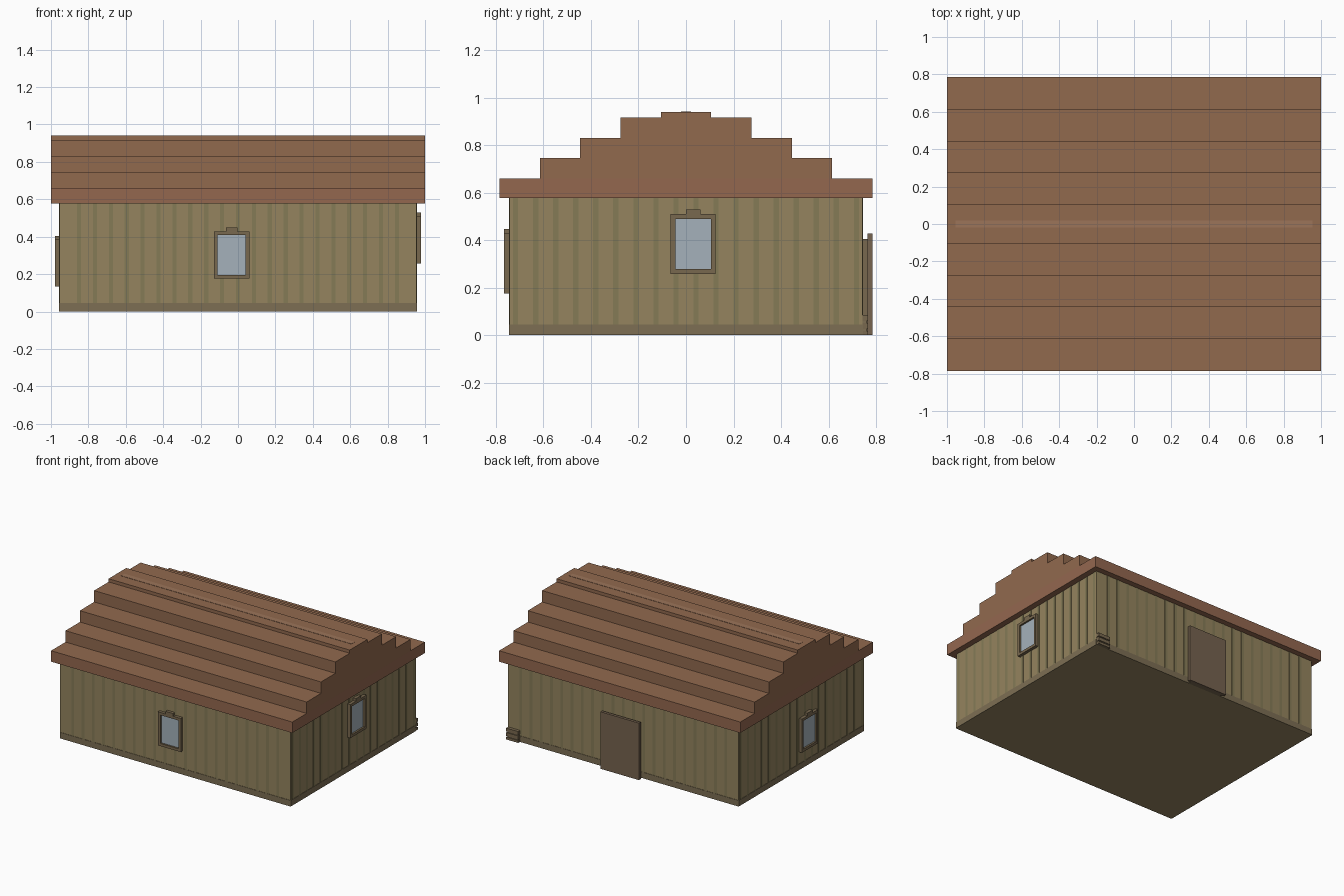
import bpy
import math
from mathutils import Matrix, Vector

if "Cube" in bpy.data.objects:
    bpy.data.objects.remove(bpy.data.objects["Cube"])


def material(name, hexcode):
    m = bpy.data.materials.new(name)
    rgb = [(int(hexcode[i:i + 2], 16) / 255) ** 2.2 for i in (0, 2, 4)]
    m.diffuse_color = (*rgb, 1)
    m.use_nodes = True
    m.node_tree.nodes["Principled BSDF"].inputs["Base Color"].default_value = m.diffuse_color
    return m


WALL = material("wall_wood", "93835F")
BATTEN = material("batten_wood", "847A57")
BASE = material("base_wood", "7C6E54")
ROOF = material("roof_wood", "90694F")
EAVE = material("eave_wood", "926750")
RIDGE = material("ridge_wood", "9B745A")
FRAME = material("frame_wood", "786850")
DOOR = material("door_wood", "756350")
GLASS = material("window_glass", "A3B0BA")


def mesh(name, verts, faces, mat):
    me = bpy.data.meshes.new(name)
    me.from_pydata(verts, [], faces)
    me.materials.append(mat)
    ob = bpy.data.objects.new(name, me)
    bpy.context.collection.objects.link(ob)
    return ob


def box(name, x, y, z, mat, frame=Matrix()):
    """Box from (min, max) ranges, placed by a frame matrix."""
    v = [frame @ Vector((a, b, c)) for c in z for b in y for a in x]
    f = [(0, 2, 3, 1), (4, 5, 7, 6), (0, 1, 5, 4),
         (2, 6, 7, 3), (0, 4, 6, 2), (1, 3, 7, 5)]
    return mesh(name, v, f, mat)


def wall_frame(angle, dist):
    """Local x runs along the wall, -y points outward from its surface."""
    return Matrix.Rotation(angle, 4, 'Z') @ Matrix.Translation((0, -dist, 0))


FX, FY, TOP = 0.955, 0.742, 0.58
sides = {"front": (0, FY, FX), "right": (math.pi / 2, FX, FY),
         "back": (math.pi, FY, FX), "left": (-math.pi / 2, FX, FY)}

# Cabin body
box("walls", (-FX, FX), (-FY, FY), (0, TOP), WALL)

# Vertical battens and base board on every wall
for side, (ang, dist, half) in sides.items():
    fr = wall_frame(ang, dist)
    count = 21 if half == FX else 18
    span = 0.85 if half == FX else 0.717
    for i in range(count):
        c = -span + 2 * span * i / (count - 1)
        box(f"{side}_batten_{i}", (c - 0.011, c + 0.011), (-0.002, 0.001),
            (0.045, TOP), BATTEN, fr)
    box(f"{side}_base_board", (-half, half), (-0.003, 0.001), (0, 0.045), BASE, fr)

# Stepped roof: one profile extruded along x
half_profile = []
for i, y in enumerate((0.785, 0.615, 0.445, 0.275)):
    z0, z1 = 0.66 + 0.0853 * (i - 1), 0.66 + 0.0853 * i
    half_profile += [(y, 0.66 if i == 0 else z0), (y, z1)]
half_profile = half_profile[1:] + [(0.105, 0.916), (0.105, 0.94)]
profile = half_profile + [(-y, z) for y, z in reversed(half_profile)]
n = len(profile)
verts = [(x, y, z) for x in (-1, 1) for y, z in profile]
faces = [tuple(reversed(range(n))), tuple(range(n, 2 * n))]
faces += [(i, (i + 1) % n, n + (i + 1) % n, n + i) for i in range(n)]
mesh("stepped_roof", verts, faces, ROOF)
box("eave_course", (-1, 1), (-0.785, 0.785), (0.578, 0.66), EAVE)
box("ridge_strip", (-FX, FX), (-0.02, 0.02), (0.93, 0.942), RIDGE)


# Windows: four frame bars, top block and recessed pane
def window(side, c, z):
    ang, dist, _ = sides[side]
    fr = wall_frame(ang, dist)
    w, h, t, d = 0.095, 0.252, 0.02, (-0.023, 0.001)
    for tag, s in (("left", -1), ("right", 1)):
        xs = sorted((c + s * w, c + s * (w - t)))
        box(f"{side}_window_{tag}_bar", xs, d, (z, z + h), FRAME, fr)
    inner = (c - w + t, c + w - t)
    box(f"{side}_window_sill", inner, d, (z, z + t), FRAME, fr)
    box(f"{side}_window_lintel", inner, d, (z + h - t, z + h), FRAME, fr)
    box(f"{side}_window_top_block", (c - 0.03, c + 0.03), d, (z + h, z + h + 0.02), FRAME, fr)
    box(f"{side}_window_glass", inner, (-0.010, 0.001), (z + t, z + h - t), GLASS, fr)


window("front", -0.034, 0.176)
window("right", 0.03, 0.258)
window("left", 0.072, 0.133)

# Back door: backing frame and front slab
back = wall_frame(math.pi, FY)
box("door_backing", (-0.14, 0.14), (-0.024, 0.001), (0, 0.405), FRAME, back)
box("door_slab", (-0.16, 0.16), (-0.043, -0.022), (0, 0.427), DOOR, back)

# Small plank stack at the back right corner
box("plank_stack_core", (0.86, 0.95), (FY - 0.001, FY + 0.017), (0.005, 0.082), BASE)
for i, z in enumerate(((0, 0.018), (0.027, 0.052), (0.06, 0.085))):
    box(f"stack_plank_{i}", (0.855, FX), (FY - 0.001, FY + 0.024), z, FRAME)
